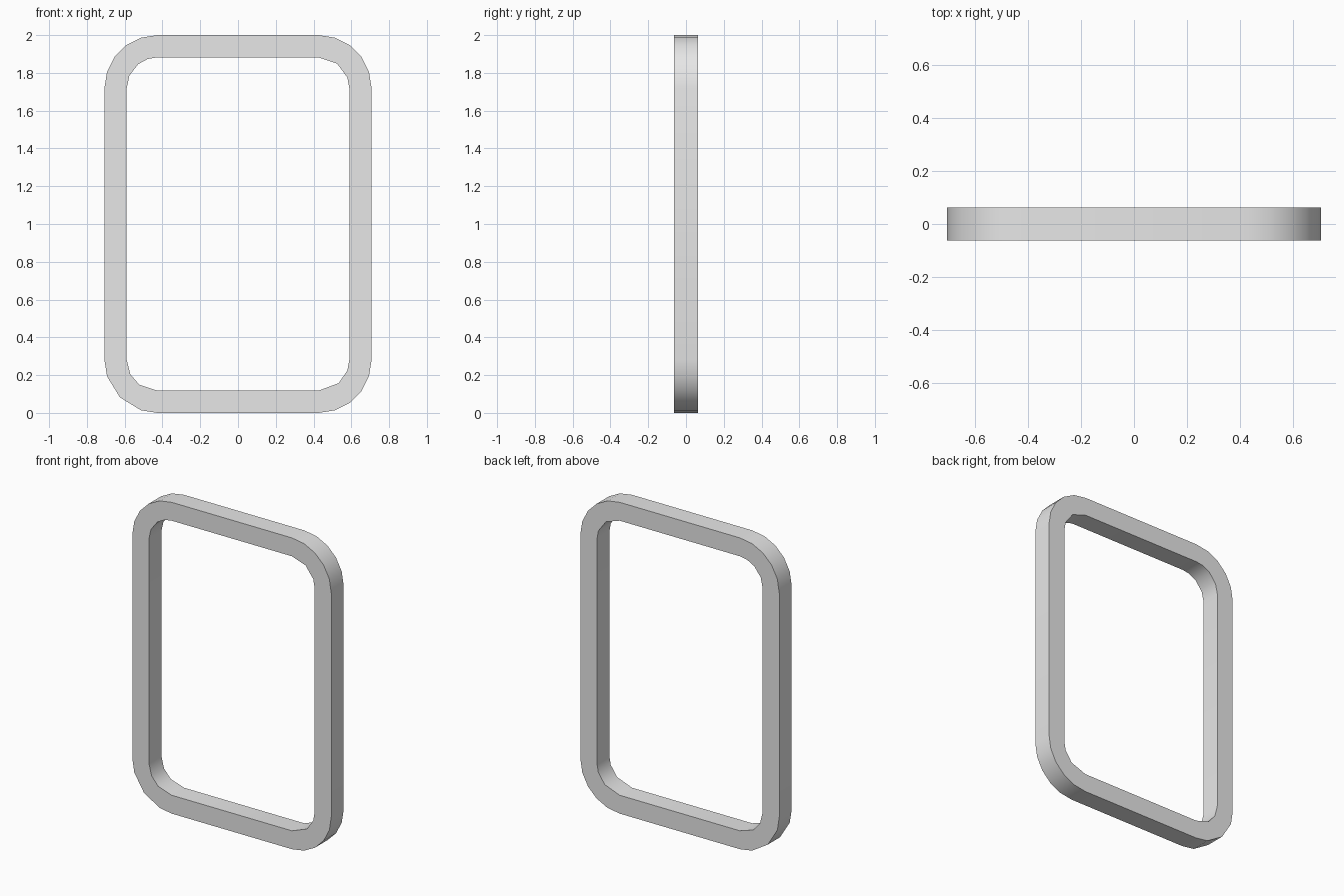
import bpy, bmesh
from math import cos, sin, radians

cube = bpy.data.objects.get("Cube")
if cube:
    bpy.data.objects.remove(cube, do_unlink=True)

DEPTH = 0.126
CORNER_X, LOW_Z, HIGH_Z = 0.427, 0.28, 1.72   # shared corner centres

# Rounded corners: centre, start angle, outer and inner angles within the corner
EVEN = (0, 18, 36, 54, 72, 90)
CORNERS = [
    (CORNER_X, HIGH_Z, 0, EVEN, (0, 20, 53, 90)),
    (-CORNER_X, HIGH_Z, 90, EVEN, (0, 18, 39, 66, 90)),
    (-CORNER_X, LOW_Z, 180, (0, 18, 45, 72, 90), (0, 28, 54, 90)),
    (CORNER_X, LOW_Z, 270, EVEN, (0, 41, 70, 90)),
]


def add_loop(bm, radius, which):
    """Closed rounded rectangle of edges in the front plane."""
    verts = []
    for cx, cz, start, *angles in CORNERS:
        for a in angles[which]:
            t = radians(start + a)
            verts.append(bm.verts.new((cx + radius * cos(t), -DEPTH / 2,
                                       cz + radius * sin(t))))
    return [bm.edges.new((v, verts[i - 1])) for i, v in enumerate(verts)]


# Flat ring between the outer and inner outlines, extruded to the back
bm = bmesh.new()
edges = add_loop(bm, 0.28, 0) + add_loop(bm, 0.162, 1)
bmesh.ops.triangle_fill(bm, use_beauty=True, edges=edges, normal=(0, -1, 0))
ring = bmesh.ops.extrude_face_region(bm, geom=bm.faces[:], use_keep_orig=True)
back = [g for g in ring["geom"] if isinstance(g, bmesh.types.BMVert)]
bmesh.ops.translate(bm, verts=back, vec=(0, DEPTH, 0))
bmesh.ops.recalc_face_normals(bm, faces=bm.faces[:])

mesh = bpy.data.meshes.new("frame")
bm.to_mesh(mesh)
bm.free()
frame = bpy.data.objects.new("frame", mesh)
bpy.context.collection.objects.link(frame)

# Plain light grey
grey = bpy.data.materials.new("light_grey")
grey.use_nodes = True
colour = (0.8, 0.8, 0.8, 1)
grey.diffuse_color = colour
grey.node_tree.nodes["Principled BSDF"].inputs["Base Color"].default_value = colour
mesh.materials.append(grey)

# Smooth corners, crisp rims
bpy.ops.object.select_all(action="DESELECT")
frame.select_set(True)
bpy.context.view_layer.objects.active = frame
bpy.ops.object.shade_smooth_by_angle(angle=radians(50))
